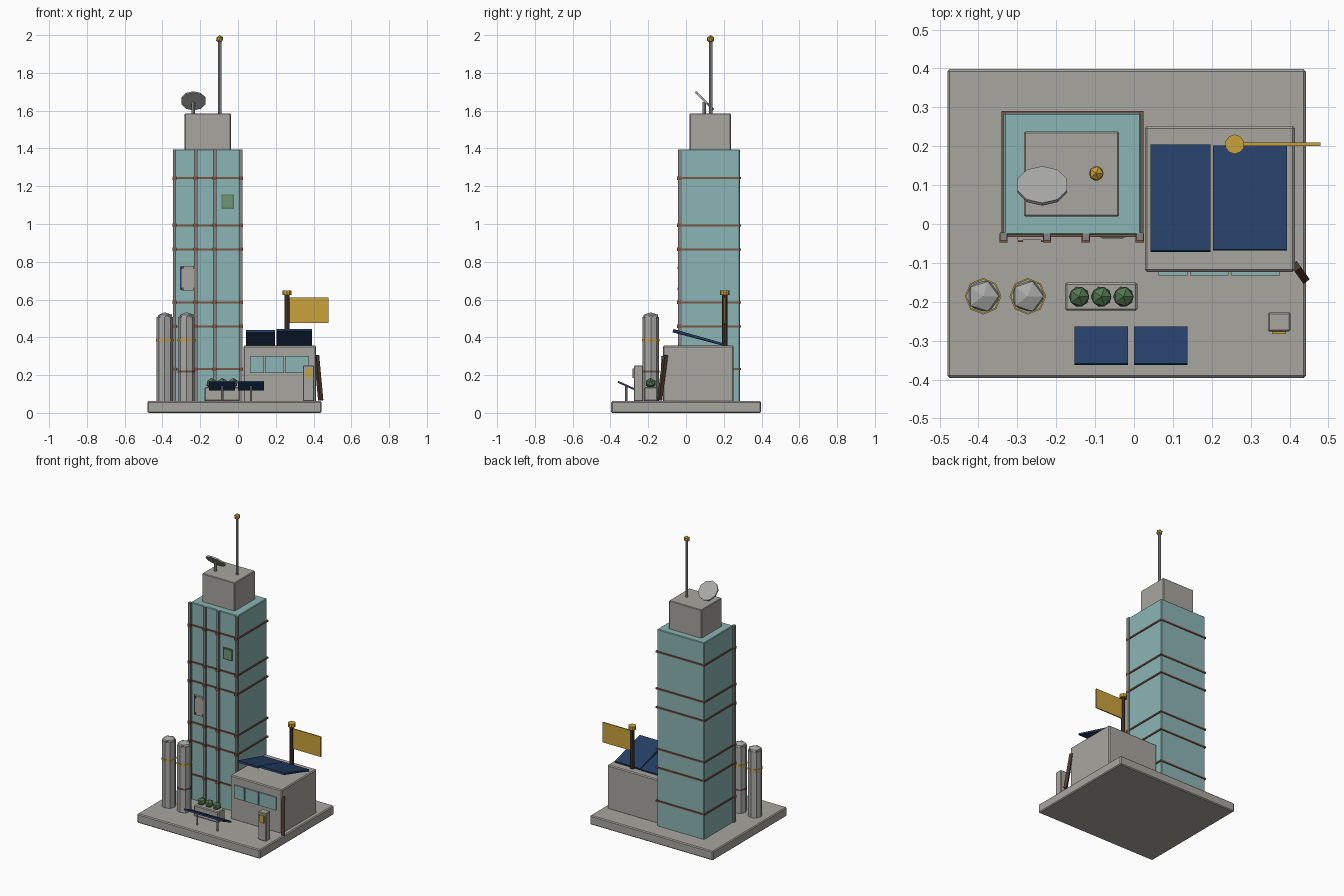
import bpy, bmesh, math
from mathutils import Vector, Matrix

if "Cube" in bpy.data.objects:
    bpy.data.objects.remove(bpy.data.objects["Cube"])


def mat(name, r, g, b):
    m = bpy.data.materials.new(name)
    m.diffuse_color = (r, g, b, 1)
    m.use_nodes = True
    m.node_tree.nodes["Principled BSDF"].inputs["Base Color"].default_value = m.diffuse_color
    return m


CONCRETE = mat("concrete", 0.39, 0.38, 0.345)
GLASS = mat("teal_glass", 0.26, 0.46, 0.46)
METAL = mat("pale_metal", 0.40, 0.40, 0.39)
STEEL = mat("dull_steel", 0.24, 0.23, 0.22)
RUST = mat("rust", 0.20, 0.09, 0.055)
WOOD = mat("dark_wood", 0.075, 0.042, 0.027)
GOLD = mat("gold", 0.60, 0.36, 0.045)
NAVY = mat("navy_panel", 0.018, 0.05, 0.135)
GREEN = mat("leaf_green", 0.09, 0.19, 0.085)
MOSS = mat("pale_moss", 0.17, 0.30, 0.19)


def finish(bm, name, m):
    bmesh.ops.recalc_face_normals(bm, faces=bm.faces)
    me = bpy.data.meshes.new(name)
    bm.to_mesh(me)
    bm.free()
    me.materials.append(m)
    ob = bpy.data.objects.new(name, me)
    bpy.context.collection.objects.link(ob)
    return ob


def box(name, x0, x1, y0, y1, z0, z1, m, bevel=0):
    bm = bmesh.new()
    bmesh.ops.create_cube(bm, size=1)
    for v in bm.verts:
        v.co = (x0 + (v.co.x + .5) * (x1 - x0), y0 + (v.co.y + .5) * (y1 - y0),
                z0 + (v.co.z + .5) * (z1 - z0))
    if bevel:
        bmesh.ops.bevel(bm, geom=bm.edges[:], offset=bevel, segments=1, affect='EDGES')
    return finish(bm, name, m)


def rod(name, x, y, z0, z1, r, m, sides=8):
    bm = bmesh.new()
    bmesh.ops.create_cone(bm, cap_ends=True, segments=sides, radius1=r, radius2=r, depth=z1 - z0,
                          matrix=Matrix.Translation((x, y, (z0 + z1) / 2)))
    return finish(bm, name, m)


def ball(name, x, y, z, r, m, zs=1.0):
    bm = bmesh.new()
    bmesh.ops.create_icosphere(bm, subdivisions=1, radius=r,
                               matrix=Matrix.Translation((x, y, z)) @ Matrix.Diagonal((1, 1, zs, 1)))
    return finish(bm, name, m)


def sheared(name, x0, x1, ya, za, yb, zb, t, m):
    """Tilted panel running from (ya, za) to (yb, zb), thickness t."""
    bm = bmesh.new()
    n = Vector((0, -(zb - za), yb - ya)).normalized() * t / 2
    ring = [[bm.verts.new(Vector((x, y, z)) + n * s) for y, z, s in
             ((ya, za, 1), (yb, zb, 1), (yb, zb, -1), (ya, za, -1))] for x in (x0, x1)]
    bm.faces.new(ring[0])
    bm.faces.new(ring[1])
    for i in range(4):
        j = (i + 1) % 4
        bm.faces.new((ring[0][i], ring[0][j], ring[1][j], ring[1][i]))
    return finish(bm, name, m)


# Base slab
G = 0.062
box("base_slab", -0.48, 0.442, -0.396, 0.398, 0, G, CONCRETE, 0.006)

# Glass tower with ring bands, front columns and joint brackets
TOP = 1.395
box("tower", -0.335, 0.018, -0.028, 0.285, G - 0.005, TOP, GLASS, 0.004)
columns = (-0.336, -0.224, -0.124, 0.015)
levels = (1.243, 0.993, 0.866, 0.585, 0.458, 0.232)
for i, x in enumerate(columns):
    box(f"column_{i}", x - 0.009, x + 0.009, -0.043, -0.022, G, TOP, STEEL)
for j, z in enumerate(levels):
    box(f"ring_band_{j}", -0.341, 0.024, -0.034, 0.291, z - 0.005, z + 0.005, RUST)
    for i, x in enumerate(columns):
        box(f"bracket_{j}_{i}", x - 0.0105, x + 0.0105, -0.047, -0.024, z - 0.009, z + 0.009, RUST)

# Patch plate with corner bolts and a mossy pane on the tower front
box("patch_backing", -0.308, -0.24, -0.034, -0.027, 0.65, 0.775, NAVY)
box("patch_plate", -0.299, -0.226, -0.041, -0.027, 0.648, 0.777, CONCRETE)
for x in (-0.292, -0.233):
    for z in (0.657, 0.768):
        box("patch_bolt", x - 0.006, x + 0.006, -0.046, -0.039, z - 0.006, z + 0.006, RUST)
box("mossy_frame", -0.087, -0.022, -0.035, -0.027, 1.08, 1.157, GREEN)
box("mossy_pane", -0.081, -0.028, -0.037, -0.030, 1.087, 1.150, MOSS)

# Rooftop block, antenna and dish
box("roof_block", -0.283, -0.038, 0.019, 0.238, TOP - 0.005, 1.586, CONCRETE, 0.004)
rod("antenna_mast", -0.097, 0.13, 1.58, 1.98, 0.009, METAL)
ball("antenna_tip", -0.097, 0.13, 1.979, 0.021, GOLD)
rod("dish_post", -0.236, 0.097, 1.58, 1.645, 0.009, METAL)
bm = bmesh.new()
bmesh.ops.create_cone(bm, cap_ends=True, segments=10, radius1=0.067, radius2=0.067, depth=0.01,
                      matrix=Matrix.Translation((-0.236, 0.098, 1.652))
                      @ Matrix.Rotation(math.radians(-45), 4, 'X'))
finish(bm, "dish", METAL)

# Annex with windows
R = 0.356
box("annex", 0.028, 0.414, -0.123, 0.252, G - 0.005, R, CONCRETE, 0.006)
for i, (a, b) in enumerate(((0.063, 0.137), (0.144, 0.243), (0.250, 0.376))):
    box(f"annex_window_{i}", a, b, -0.132, -0.123, 0.212, 0.300, GLASS)

# Solar panels on the annex roof and on posts in front
sheared("roof_panel_left", 0.043, 0.197, -0.07, 0.432, 0.203, 0.360, 0.012, NAVY)
sheared("roof_panel_right", 0.203, 0.393, -0.067, 0.438, 0.2, 0.362, 0.012, NAVY)
for i, x in enumerate((-0.084, 0.069)):
    sheared(f"ground_panel_{i}", x - 0.069, x + 0.069, -0.361, 0.165, -0.266, 0.122, 0.01, NAVY)
    rod(f"ground_panel_post_{i}", x, -0.317, G, 0.143, 0.006, METAL)

# Flag
rod("flag_pole", 0.259, 0.205, R - 0.005, 0.63, 0.014, WOOD)
rod("flag_pole_cap", 0.259, 0.205, 0.624, 0.647, 0.025, GOLD, 10)
box("flag", 0.268, 0.479, 0.201, 0.209, 0.475, 0.611, GOLD)

# Storage tanks with bands
for i, x in enumerate((-0.388, -0.273)):
    rod(f"tank_{i}", x, -0.186, G, 0.508, 0.044, METAL, 8)
    ball(f"tank_dome_{i}", x, -0.186, 0.508, 0.045, METAL, 0.55)
    rod(f"tank_band_{i}", x, -0.186, 0.377, 0.390, 0.047, GOLD, 8)
rod("tank_lower_band", -0.273, -0.186, 0.215, 0.225, 0.046, RUST, 8)

# Planter with bushes
box("planter", -0.177, 0.009, -0.223, -0.15, G, 0.136, CONCRETE, 0.005)
for i, x in enumerate((-0.141, -0.084, -0.027)):
    ball(f"bush_{i}", x, -0.187, 0.157, 0.029, GREEN)

# Kiosk with gold screen
box("kiosk", 0.344, 0.403, -0.276, -0.227, G, 0.251, CONCRETE, 0.004)
box("kiosk_screen", 0.355, 0.391, -0.283, -0.275, 0.185, 0.235, GOLD)

# Beam leaning on the annex corner
a, b = Vector((0.438, -0.140, 0.066)), Vector((0.416, -0.109, 0.305))
bm = bmesh.new()
bmesh.ops.create_cube(bm, size=1, matrix=Matrix.Translation((a + b) / 2)
                      @ (b - a).to_track_quat('Z', 'Y').to_matrix().to_4x4()
                      @ Matrix.Diagonal((0.02, 0.02, (b - a).length, 1)))
finish(bm, "leaning_beam", WOOD)
